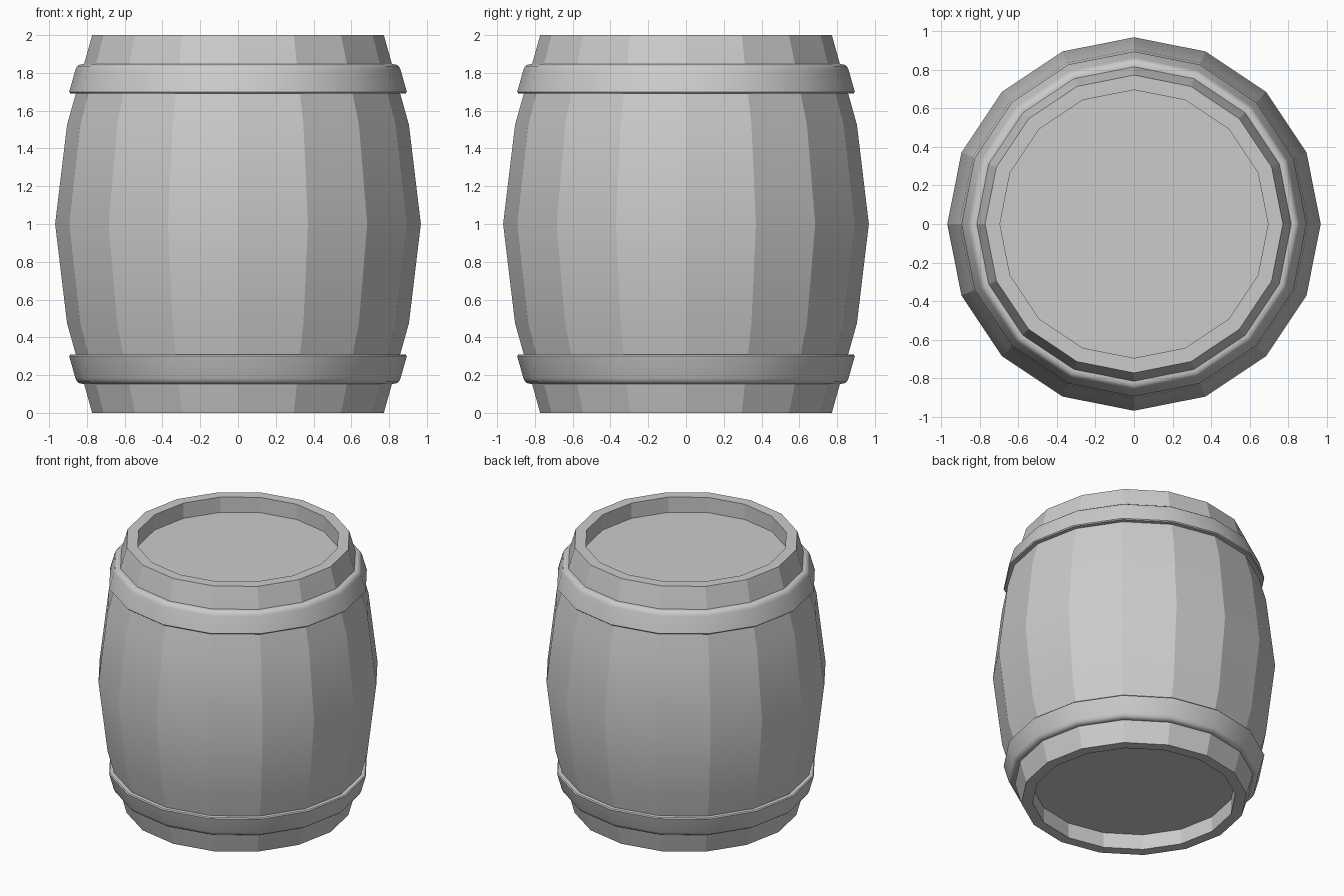
import bpy, bmesh
from math import cos, sin, pi, radians

if "Cube" in bpy.data.objects:
    bpy.data.objects.remove(bpy.data.objects["Cube"])

SIDES = 16


def lathe(name, profile, closed):
    """Spin an (r, z) profile round z; an open profile gets flat end caps."""
    bm = bmesh.new()
    rings = [[bm.verts.new((r * cos(2 * pi * i / SIDES), r * sin(2 * pi * i / SIDES), z))
              for i in range(SIDES)] for r, z in profile]
    pairs = list(zip(rings, rings[1:]))
    if closed:
        pairs.append((rings[-1], rings[0]))
    for a, b in pairs:
        for i in range(SIDES):
            j = (i + 1) % SIDES
            bm.faces.new((a[i], a[j], b[j], b[i]))
    if not closed:
        bm.faces.new(rings[0])
        bm.faces.new(rings[-1])
    bmesh.ops.recalc_face_normals(bm, faces=bm.faces)
    for f in bm.faces:
        f.smooth = True
    for e in bm.edges:
        if e.calc_face_angle(0) > radians(35):
            e.smooth = False
    # barrel staves stay faceted: upright edges are sharp
    if not closed:
        for e in bm.edges:
            if abs(e.verts[0].co.z - e.verts[1].co.z) > 0.05:
                e.smooth = False
    mesh = bpy.data.meshes.new(name)
    bm.to_mesh(mesh)
    bm.free()
    obj = bpy.data.objects.new(name, mesh)
    bpy.context.collection.objects.link(obj)
    return obj


# bulging staves with recessed heads at both ends
lathe("barrel_body", [
    (0.695, 0.115), (0.695, 0.0), (0.772, 0.0), (0.905, 0.475), (0.968, 1.0),
    (0.905, 1.525), (0.772, 2.0), (0.695, 2.0), (0.695, 1.885)], False)

# hoops, mirrored about mid height
hoop = [(0.84, 1.692), (0.888, 1.692), (0.894, 1.699), (0.861, 1.815),
        (0.853, 1.833), (0.84, 1.843), (0.825, 1.846), (0.80, 1.846)]
lathe("upper_hoop", hoop, True)
lathe("lower_hoop", [(r, 2 - z) for r, z in hoop], True)
